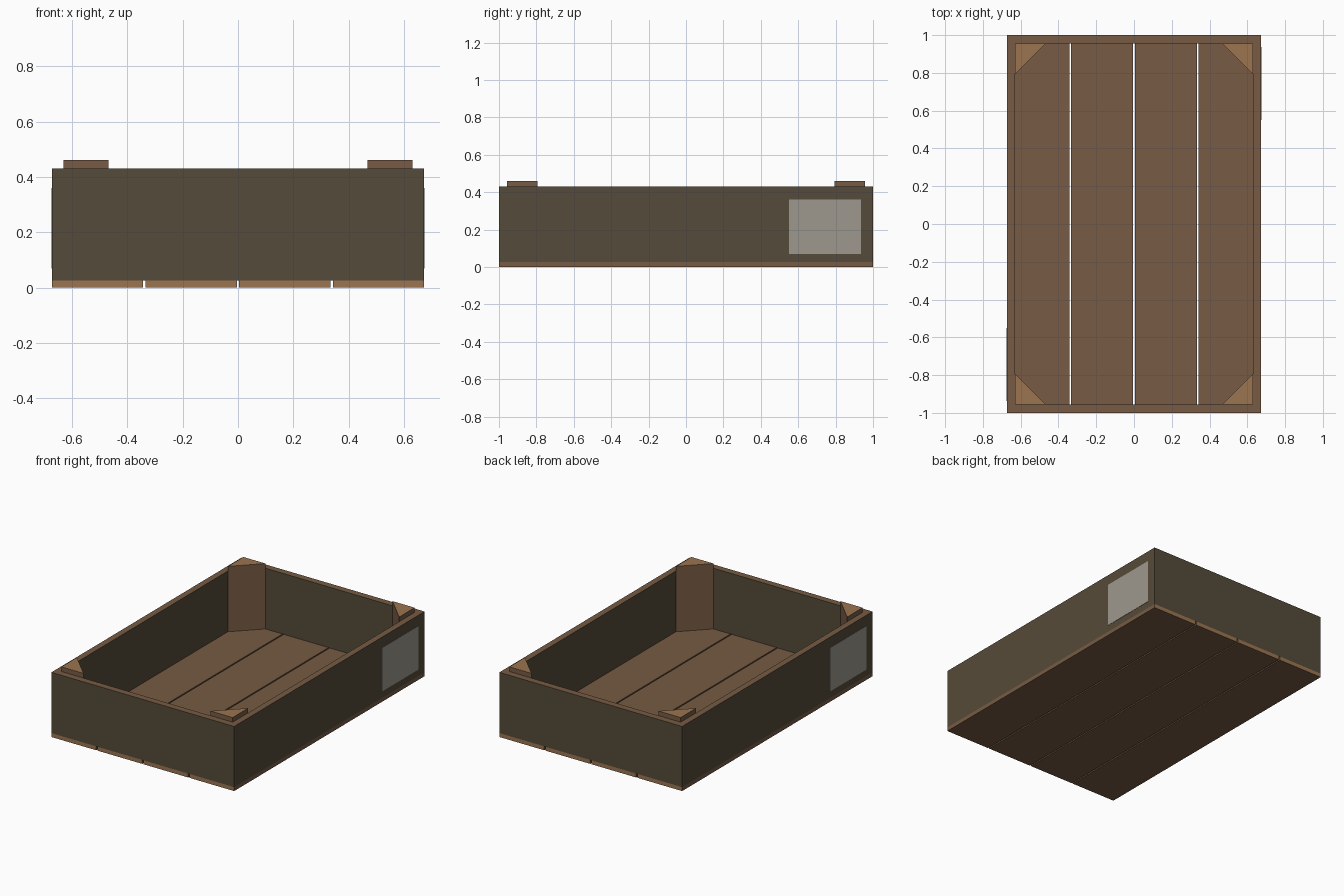
import bpy, bmesh

if "Cube" in bpy.data.objects:
    bpy.data.objects.remove(bpy.data.objects["Cube"])


def material(name, rgb):
    m = bpy.data.materials.new(name)
    m.diffuse_color = (*rgb, 1)
    m.use_nodes = True
    m.node_tree.nodes["Principled BSDF"].inputs["Base Color"].default_value = m.diffuse_color
    return m


wood = material("brown_wood", (0.184, 0.105, 0.058))
grain = material("light_end_grain", (0.328, 0.178, 0.083))
stain = material("dark_olive_stain", (0.091, 0.069, 0.041))
paper = material("pale_label", (0.337, 0.314, 0.270))


def prism(name, outline, z0, z1, mats, rule=None):
    """Extrude an xy outline from z0 to z1; rule picks a material from each normal."""
    bm = bmesh.new()
    base = bm.faces.new([bm.verts.new((x, y, z0)) for x, y in outline])
    top = bmesh.ops.extrude_face_region(bm, geom=[base])["geom"]
    for v in top:
        if isinstance(v, bmesh.types.BMVert):
            v.co.z = z1
    bmesh.ops.recalc_face_normals(bm, faces=bm.faces)
    bm.normal_update()
    if rule:
        for f in bm.faces:
            f.material_index = int(rule(f.normal))
    me = bpy.data.meshes.new(name)
    bm.to_mesh(me)
    bm.free()
    for m in mats:
        me.materials.append(m)
    ob = bpy.data.objects.new(name, me)
    bpy.context.collection.objects.link(ob)
    return ob


def rect(x0, x1, y0, y1):
    return [(x0, y0), (x1, y0), (x1, y1), (x0, y1)]


W, L = 0.672, 1.0            # outer half sizes
IW, IL = 0.63, 0.956         # inner half sizes
FLOOR, RIM, POST = 0.026, 0.43, 0.461
GAP = 0.009

# floor planks with light sawn ends
pw = (2 * W - 3 * GAP) / 4
for i in range(4):
    x = -W + i * (pw + GAP)
    prism(f"floor_plank_{i + 1}", rect(x, x + pw, -L, L), 0, FLOOR,
          [wood, grain], lambda n: abs(n.y) > 0.5)

# mitred walls: stained faces, bare wood rim; labels on the long walls
for s, side, end in ((1, "right", "back"), (-1, "left", "front")):
    prism(f"{side}_wall", [(s * W, -L), (s * W, L), (s * IW, IL), (s * IW, -IL)],
          FLOOR, RIM, [stain, wood], lambda n: abs(n.z) > 0.5)
    prism(f"{end}_wall", [(-W, s * L), (W, s * L), (IW, s * IL), (-IW, s * IL)],
          FLOOR, RIM, [stain, wood], lambda n: abs(n.z) > 0.5)
    prism(f"{side}_label", rect(s * W, s * (W + 0.002), s * 0.55, s * 0.936),
          0.07, 0.36, [paper])

    # triangular corner posts with light end grain
    for t, where in ((1, "back"), (-1, "front")):
        prism(f"{where}_{side}_post",
              [(s * IW, t * IL), (s * (IW - 0.163), t * IL), (s * IW, t * (IL - 0.163))],
              FLOOR, POST, [wood, grain], lambda n: abs(n.z) > 0.5)
